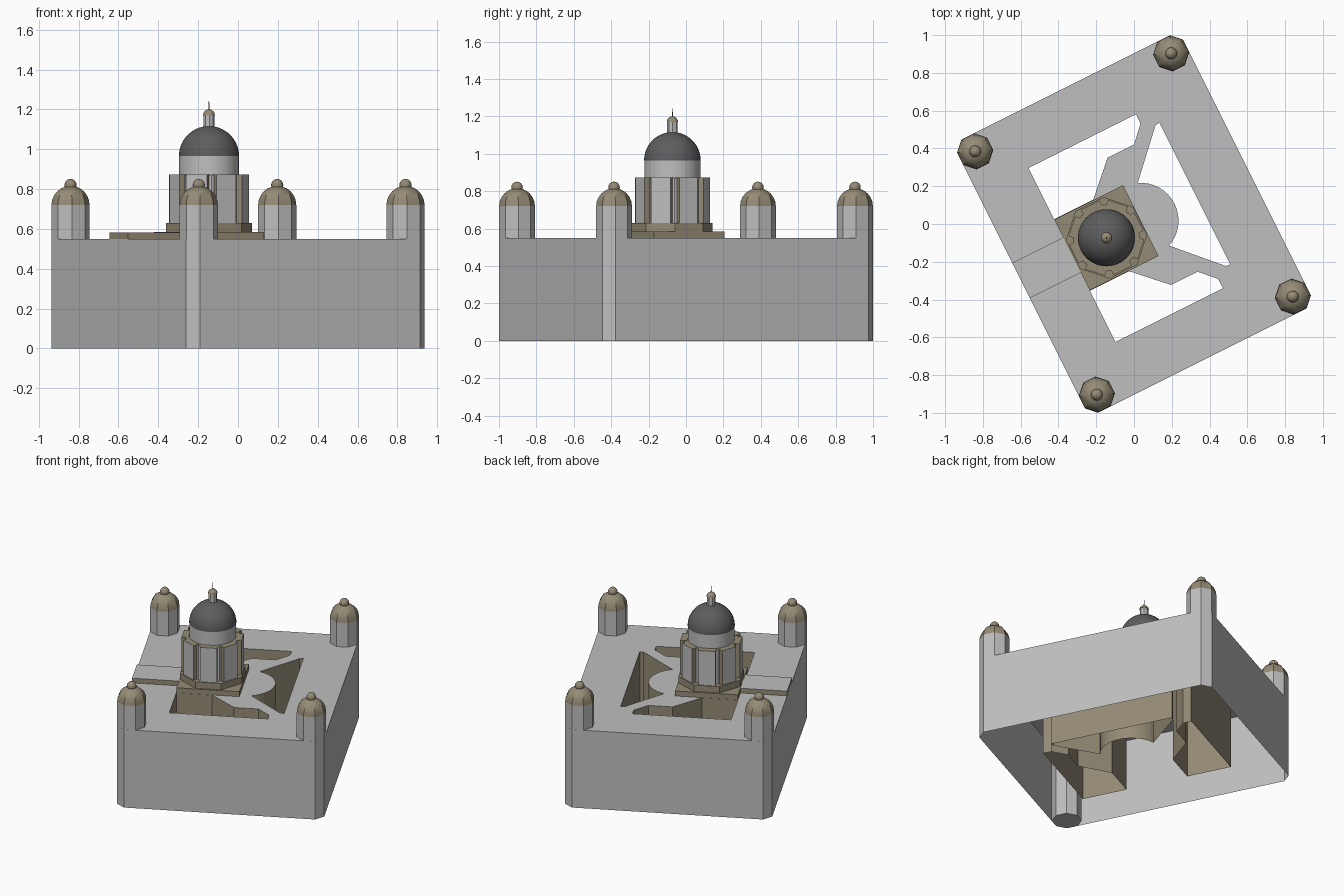
import bpy, bmesh
from math import sin, cos, pi, radians
from mathutils import Matrix

cube = bpy.data.objects.get("Cube")
if cube:
    bpy.data.objects.remove(cube)

TURN = Matrix.Rotation(radians(26.565), 4, 'Z')   # the plan is turned on its site
ROOF = 0.55


def material(name, rgb):
    m = bpy.data.materials.new(name)
    m.use_nodes = True
    m.diffuse_color = (*rgb, 1)
    m.node_tree.nodes["Principled BSDF"].inputs["Base Color"].default_value = (*rgb, 1)
    return m


GREY = material("pale_stone", (0.52, 0.52, 0.52))
BROWN = material("brown_stone", (0.30, 0.26, 0.18))
DARK = material("dark_dome", (0.11, 0.11, 0.11))


def finish(name, bm, mats, smooth=None):
    bm.transform(TURN)
    mesh = bpy.data.meshes.new(name)
    bm.to_mesh(mesh)
    bm.free()
    for m in mats:
        mesh.materials.append(m)
    ob = bpy.data.objects.new(name, mesh)
    bpy.context.collection.objects.link(ob)
    if smooth:
        bpy.ops.object.select_all(action='DESELECT')
        ob.select_set(True)
        bpy.context.view_layer.objects.active = ob
        bpy.ops.object.shade_smooth_by_angle(angle=radians(smooth))
    return ob


def lathe(name, at, profile, sides, mats, smooth=None, rule=None):
    """Turn an (r, z) profile about a vertical axis, with end caps."""
    bm = bmesh.new()
    rings = []
    for r, z in profile:
        rings.append([bm.verts.new((at[0] + r * cos((k + 0.5) * 2 * pi / sides),
                                    at[1] + r * sin((k + 0.5) * 2 * pi / sides), z))
                      for k in range(sides)])
    for a, b in zip(rings, rings[1:]):
        for k in range(sides):
            j = (k + 1) % sides
            bm.faces.new((a[k], a[j], b[j], b[k]))
    bm.faces.new(rings[0][::-1])
    bm.faces.new(rings[-1])
    bm.normal_update()
    if rule:
        for f in bm.faces:
            f.material_index = rule(f)
    return finish(name, bm, mats, smooth)


def dome(r, z, rings, top=0.002):
    return [(max(r * cos(i * pi / 2 / rings), top), z + r * sin(i * pi / 2 / rings))
            for i in range(rings + 1)]


def box(name, lo, hi, mats, rule=None, turn=None):
    bm = bmesh.new()
    bmesh.ops.create_cube(bm, size=1)
    for v in bm.verts:
        v.co = [lo[i] + (v.co[i] + 0.5) * (hi[i] - lo[i]) for i in range(3)]
    bm.normal_update()
    if rule:
        for f in bm.faces:
            f.material_index = rule(f)
    if turn:
        bm.transform(turn)
    return finish(name, bm, mats)


# Main block: hollow shell, roof pierced by three courtyard openings
U, V, CUT = 0.669, 0.809, 0.052
outline = [(U, V - CUT), (U - CUT, V), (CUT - U, V), (-U, V - CUT),
           (-U, CUT - V), (CUT - U, -V), (U - CUT, -V), (U, CUT - V)]
side_court = [(-0.367, 0.515), (0.27, 0.515), (0.268, 0.459), (0.188, 0.376),
              (0.031, 0.376), (-0.135, 0.212), (-0.367, 0.212)]
arc = [(0.04 + 0.2 * cos(a), 0.2 * sin(a))
       for a in (radians(68 - 136 * i / 16) for i in range(17))]
rear_court = [(0.36, 0.42), (0.335, 0.416)] + arc + [(0.335, -0.416), (0.36, -0.42)]
loops = [outline, side_court, [(u, -v) for u, v in side_court], rear_court]

bm = bmesh.new()
outer_edges, court_edges = [], []
for i, loop in enumerate(loops):
    vs = [bm.verts.new((u, v, ROOF)) for u, v in loop]
    es = [bm.edges.new((vs[k], vs[(k + 1) % len(vs)])) for k in range(len(vs))]
    (court_edges if i else outer_edges).extend(es)
bmesh.ops.triangle_fill(bm, edges=outer_edges + court_edges, use_beauty=True,
                        use_dissolve=False, normal=(0, 0, 1))
for edges, index in ((outer_edges, 0), (court_edges, 1)):
    geom = bmesh.ops.extrude_edge_only(bm, edges=edges)["geom"]
    for g in geom:
        if isinstance(g, bmesh.types.BMVert):
            g.co.z = 0
        elif isinstance(g, bmesh.types.BMFace):
            g.material_index = index
bmesh.ops.recalc_face_normals(bm, faces=bm.faces)
if sum(f.normal.z for f in bm.faces) < 0:
    bmesh.ops.reverse_faces(bm, faces=bm.faces)
finish("main_block", bm, [GREY, BROWN])

# Corner towers; one of them stands down to the ground
for su, sv, name in ((1, 1, "back"), (-1, 1, "right"), (-1, -1, "front"), (1, -1, "left")):
    at = (0.58 * su, 0.72 * sv)
    base = 0 if name == "front" else ROOF
    lathe(name + "_tower_shaft", at, [(0.096, base), (0.096, 0.72)], 8, [GREY])
    lathe(name + "_tower_dome", at, dome(0.096, 0.72, 6), 8, [BROWN], 35)
    ball = [(max(0.031 * cos(a), 0.001), 0.82 + 0.031 * sin(a))
            for a in (radians(-90 + 22.5 * i) for i in range(9))]
    lathe(name + "_tower_ball", at, ball, 16, [BROWN], 40)

# Raised walkway and stepped base of the central dome
C = (-0.163, 0)
up_is_grey = lambda f: 0 if f.normal.z > 0.5 else 1
box("walkway", (-U, -0.104, ROOF), (-0.36, 0.104, 0.583), [GREY, BROWN], up_is_grey)
box("square_base", (-0.367, -0.21, ROOF), (0.04, 0.21, 0.585), [BROWN])
lathe("octagon_base", C, [(0.216, 0.585), (0.216, 0.63)], 8, [BROWN])

# Drum with a slab on each of its eight sides
lathe("drum", C, [(0.178, 0.63), (0.178, 0.87)], 8, [GREY, BROWN],
      rule=lambda f: int(f.normal.z > 0.5))
for k in range(8):
    turn = Matrix.Translation((C[0], 0, 0)) @ Matrix.Rotation(k * pi / 4, 4, 'Z')
    box("drum_slab", (0.15, -0.055, 0.63), (0.193, 0.055, 0.872), [GREY, BROWN],
        lambda f: 0 if f.normal.x > 0.5 else 1, turn)

# Upper drum, dome and lantern
lathe("upper_drum", C, [(0.15, 0.87), (0.15, 0.967)], 48, [GREY], 40)
lathe("main_dome", C, dome(0.151, 0.965, 14), 48, [DARK], 40)
lathe("lantern", C, [(0.028, 1.1), (0.028, 1.17)], 8, [GREY])
lathe("lantern_cap", C, dome(0.03, 1.17, 6), 16, [BROWN], 40)
lathe("spike", C, [(0.004, 1.195), (0.001, 1.243)], 6, [DARK])
